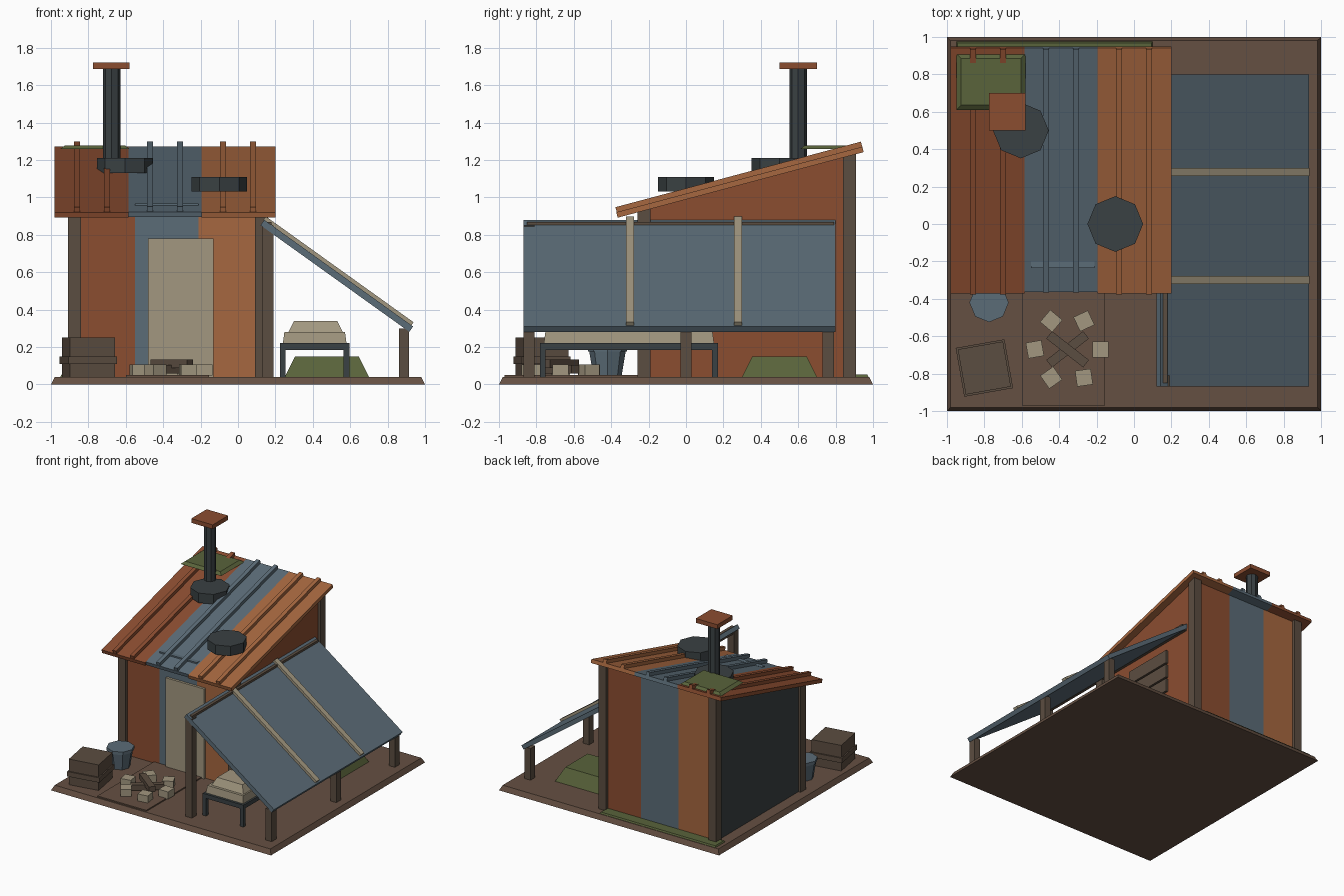
import bpy, bmesh, math
from mathutils import Matrix, Vector

if "Cube" in bpy.data.objects:
    bpy.data.objects.remove(bpy.data.objects["Cube"])


def material(name, rgb):
    m = bpy.data.materials.new(name)
    m.diffuse_color = (*rgb, 1)
    m.use_nodes = True
    m.node_tree.nodes["Principled BSDF"].inputs["Base Color"].default_value = m.diffuse_color
    return m


RUST = material("rust red", (0.26, 0.075, 0.03))
ORANGE = material("rust orange", (0.38, 0.135, 0.05))
BLUE = material("faded blue steel", (0.105, 0.15, 0.185))
BROWN = material("earth brown", (0.13, 0.08, 0.055))
WOOD = material("weathered wood", (0.105, 0.074, 0.052))
TAN = material("tan canvas", (0.36, 0.31, 0.215))
CHAR = material("charcoal metal", (0.042, 0.052, 0.056))
GREEN = material("moss green", (0.10, 0.125, 0.043))


def finish(name, bm, mat):
    bmesh.ops.recalc_face_normals(bm, faces=bm.faces)
    me = bpy.data.meshes.new(name)
    bm.to_mesh(me)
    bm.free()
    me.materials.append(mat)
    ob = bpy.data.objects.new(name, me)
    bpy.context.collection.objects.link(ob)
    return ob


def box(name, x, y, z, mat, taper=0.0):
    """Box from (min, max) ranges; taper pulls the top edges inward."""
    bm = bmesh.new()
    rings = []
    for h, t in ((z[0], 0), (z[1], taper)):
        rings.append([bm.verts.new((a, b, h)) for a, b in (
            (x[0] + t, y[0] + t), (x[1] - t, y[0] + t),
            (x[1] - t, y[1] - t), (x[0] + t, y[1] - t))])
    bm.faces.new(rings[0])
    bm.faces.new(rings[1])
    for i in range(4):
        j = (i + 1) % 4
        bm.faces.new((rings[0][i], rings[0][j], rings[1][j], rings[1][i]))
    return finish(name, bm, mat)


def turned_box(name, centre, size, angle, mat):
    bm = bmesh.new()
    bmesh.ops.create_cube(bm, size=1, matrix=Matrix.Translation(centre)
                          @ Matrix.Rotation(math.radians(angle), 4, 'Z')
                          @ Matrix.Diagonal((*size, 1)))
    return finish(name, bm, mat)


def prism(name, axis, span, profile, mat):
    """Extrude a profile along x (profile in y,z) or y (profile in x,z)."""
    bm = bmesh.new()
    ends = [[bm.verts.new((s, a, b) if axis == 'x' else (a, s, b))
             for a, b in profile] for s in span]
    n = len(profile)
    bm.faces.new(ends[0])
    bm.faces.new(ends[1])
    for i in range(n):
        j = (i + 1) % n
        bm.faces.new((ends[0][i], ends[0][j], ends[1][j], ends[1][i]))
    return finish(name, bm, mat)


def slab(name, axis, span, p, q, thick, mat):
    """Sloped slab whose lower line runs p to q, thickened upward."""
    p, q = Vector(p), Vector(q)
    d = (q - p).normalized()
    n = Vector((-d.y, d.x)) * thick
    return prism(name, axis, span, [p, q, q + n, p + n], mat)


def drum(name, centre, z, r0, r1, mat, sides=8, turn=0.0):
    bm = bmesh.new()
    bmesh.ops.create_cone(bm, cap_ends=True, segments=sides, radius1=r0, radius2=r1,
                          depth=z[1] - z[0],
                          matrix=Matrix.Translation((*centre, sum(z) / 2))
                          @ Matrix.Rotation(turn, 4, 'Z'))
    return finish(name, bm, mat)


def roof_under(y):
    return 0.89 + (y + 0.37) * 0.2665


# ground slab, doorstep mat, moss
box("ground_slab", (-1, 1), (-1, 1), (0, 0.04), BROWN, 0.02)
box("front_yard_mat", (-0.6, -0.155), (-0.97, -0.23), (0.04, 0.05), BROWN)
box("moss_strip", (-0.95, 0.1), (0.85, 0.975), (0.04, 0.052), GREEN, 0.006)
box("moss_mound", (0.25, 0.70), (0.30, 0.70), (0.04, 0.15), GREEN, 0.055)

# shack walls: three sheets front and back
edges = (-0.88, -0.55, -0.21, 0.13)
for i, (f, b) in enumerate(((RUST, ORANGE), (BLUE, BLUE), (ORANGE, RUST))):
    x = edges[i:i + 2]
    box(f"front_wall_sheet_{i}", x, (-0.235, -0.20), (0.04, 0.968 if i == 1 else 0.93), f)
    box(f"back_wall_sheet_{i}", x, (0.85, 0.885), (0.04, 1.225), b)
for name, x, mat in (("left_wall", (-0.89, -0.86), CHAR), ("right_wall", (0.11, 0.14), RUST)):
    prism(name, 'x', x, [(-0.2, 0.04), (0.86, 0.04), (0.86, roof_under(0.86) + 0.005),
                         (-0.2, roof_under(-0.2) + 0.005)], mat)

# corner posts and door
for x in (-0.91, 0.09):
    for y in (-0.26, 0.84):
        prism("corner_post", 'x', (x, x + 0.07),
              [(y, 0.04), (y + 0.07, 0.04), (y + 0.07, roof_under(y + 0.07) + 0.005),
               (y, roof_under(y) + 0.005)], WOOD)
box("door", (-0.48, -0.13), (-0.255, -0.23), (0.04, 0.78), TAN)

# boarded window on the right wall
for i in range(3):
    z = 0.38 + i * 0.125
    box(f"window_board_{i}", (0.135, 0.16), (0.13, 0.57), (z, z + 0.11), WOOD)

# roof sheets with raised ribs
for i, (x0, x1, mat) in enumerate(((-0.98, -0.585, RUST), (-0.585, -0.195, BLUE),
                                   (-0.195, 0.20, ORANGE))):
    y0 = -0.355 if i == 1 else -0.365
    slab(f"roof_sheet_{i}", 'x', (x0, x1), (y0, roof_under(y0)), (0.95, roof_under(0.95)), 0.03, mat)
    c = -0.78 + i * 0.39
    for rx in (c - 0.08, c + 0.08):
        slab("roof_rib", 'x', (rx - 0.016, rx + 0.016), (y0 - 0.005, roof_under(y0) + 0.029),
             (0.942, roof_under(0.942) + 0.031), 0.028, mat)

# roof fittings
box("roof_moss", (-0.95, -0.58), (0.61, 0.91), (1.258, 1.278), GREEN, 0.025)
drum("roof_vent", (-0.10, 0.0), (1.03, 1.11), 0.149, 0.149, CHAR)
drum("chimney_collar", (-0.605, 0.5), (1.13, 1.21), 0.149, 0.149, CHAR)
drum("chimney_pipe", (-0.675, 0.6), (1.12, 1.69), 0.046, 0.046, CHAR)
box("chimney_cap", (-0.775, -0.58), (0.50, 0.70), (1.685, 1.72), RUST)

# lean-to
slab("lean_to_sheet", 'y', (-0.87, 0.80), (0.12, 0.851), (0.916, 0.281), 0.035, BLUE)
for y in (-0.30, 0.278):
    slab("lean_to_strap", 'y', (y - 0.022, y + 0.022), (0.137, 0.882), (0.927, 0.316), 0.02, TAN)
box("lean_to_beam", (0.14, 0.18), (-0.85, 0.79), (0.82, 0.868), WOOD)
box("lean_to_tall_post", (0.13, 0.19), (-0.87, -0.81), (0.04, 0.85), WOOD)
for y in (-0.84, 0.0, 0.76):
    box("lean_to_short_post", (0.86, 0.915), (y - 0.03, y + 0.03), (0.04, 0.30), WOOD)

# cot
box("cot_frame", (0.225, 0.595), (-0.78, 0.17), (0.185, 0.22), CHAR)
for x in (0.225, 0.565):
    for y in (-0.78, 0.14):
        box("cot_leg", (x, x + 0.03), (y, y + 0.03), (0.04, 0.19), CHAR)
box("mattress", (0.24, 0.58), (-0.76, 0.15), (0.22, 0.28), TAN, 0.008)
box("pillow", (0.27, 0.56), (-0.73, -0.50), (0.28, 0.34), TAN, 0.03)

# crate and bucket
turned_box("crate", (-0.80, -0.77, 0.145), (0.245, 0.245, 0.21), 10, WOOD)
turned_box("crate_band", (-0.80, -0.77, 0.13), (0.265, 0.265, 0.04), 10, WOOD)
drum("bucket", (-0.775, -0.42), (0.04, 0.18), 0.075, 0.098, BLUE)
drum("bucket_rim", (-0.775, -0.42), (0.175, 0.20), 0.105, 0.105, BLUE)

# campfire
for i, turn in enumerate((0, 25, -40, 10, 35, -15)):
    a = math.radians(60 * i)
    turned_box(f"fire_stone_{i}", (-0.355 + 0.175 * math.cos(a), -0.67 + 0.175 * math.sin(a), 0.077),
               (0.085, 0.085, 0.06), (0, 25, -40, 10, 35, 8)[i], TAN)
for i, turn in enumerate((38, -38)):
    turned_box(f"fire_log_{i}", (-0.355, -0.67, 0.08 + 0.03 * i), (0.25, 0.05, 0.045), turn, WOOD)
